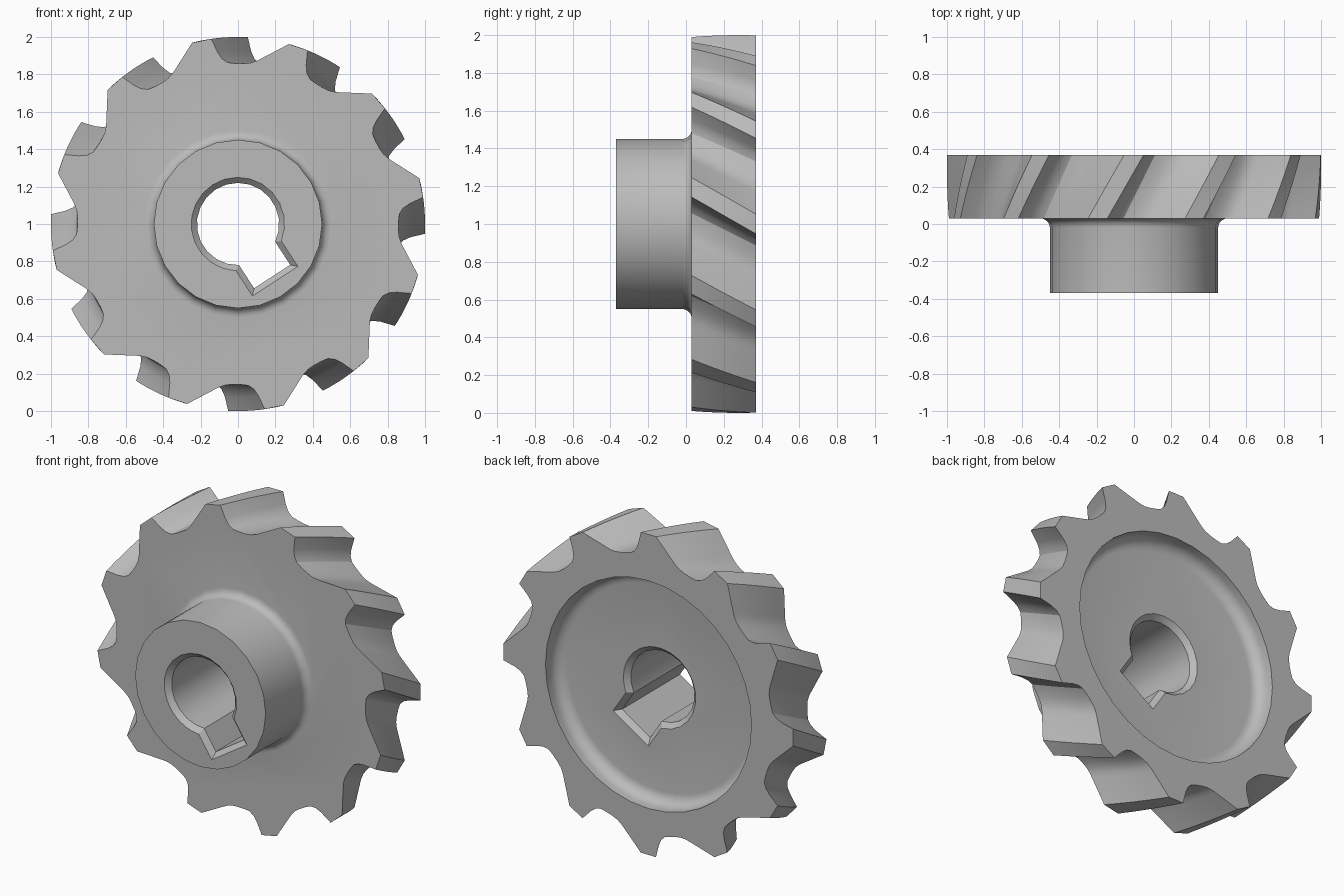
import bpy, bmesh
from math import sin, cos, pi, radians, asin

cube = bpy.data.objects.get("Cube")
if cube:
    bpy.data.objects.remove(cube, do_unlink=True)

steel = bpy.data.materials.new("grey steel")
steel.use_nodes = True
colour = (0.5, 0.5, 0.5, 1)
steel.diffuse_color = colour
steel.node_tree.nodes["Principled BSDF"].inputs["Base Color"].default_value = colour

CENTRE = 1.0            # height of the axle
FRONT, BACK = 0.03, 0.37  # faces of the toothed disc
HUB, FLOOR = -0.37, 0.26  # hub face and floor of the rear recess


def polar(r, a, y):
    """Point at radius r, angle a clockwise from the top, depth y."""
    return (r * sin(a), y, CENTRE + r * cos(a))


def loft(name, rings):
    """Closed solid through a row of rings with equal point counts."""
    bm = bmesh.new()
    rows = [[bm.verts.new(p) for p in ring] for ring in rings]
    n = len(rows[0])
    for a, b in zip(rows, rows[1:]):
        for i in range(n):
            j = (i + 1) % n
            bm.faces.new((a[i], a[j], b[j], b[i]))
    bm.faces.new(rows[0])
    bm.faces.new(rows[-1])
    bmesh.ops.recalc_face_normals(bm, faces=bm.faces[:])
    mesh = bpy.data.meshes.new(name)
    bm.to_mesh(mesh)
    bm.free()
    mesh.materials.append(steel)
    obj = bpy.data.objects.new(name, mesh)
    bpy.context.collection.objects.link(obj)
    return obj


def lathe(name, profile, sides):
    """Round solid from (radius, depth) points."""
    return loft(name, [[polar(r, 2 * pi * i / sides, y) for i in range(sides)]
                       for r, y in profile])


def arc(r, y, size, start, end, steps=5):
    """Fillet points around a centre in the (radius, depth) plane."""
    angles = [radians(start + (end - start) * i / steps) for i in range(steps + 1)]
    return [(r + size * cos(a), y + size * sin(a)) for a in angles]


def combine(target, other, operation):
    mod = target.modifiers.new(operation, "BOOLEAN")
    mod.operation, mod.solver, mod.object = operation, "EXACT", other
    bpy.context.view_layer.objects.active = target
    bpy.ops.object.modifier_apply(modifier=mod.name)
    bpy.data.objects.remove(other, do_unlink=True)


# Toothed disc: one tooth and gap, repeated and twisted along the depth
TEETH, LAYERS = 12, 6
tooth = [(-3, 1), (3, 1), (4.4, 0.925), (5.7, 0.887), (7.5, 0.865), (10, 0.859),
         (13, 0.858), (15.5, 0.863), (17.5, 0.876), (19, 0.891)]


def tooth_ring(t):
    twist = -11.2 * (1 - t)
    y = FRONT + (BACK - FRONT) * t
    return [polar(r, radians(a + twist + k * 360 / TEETH), y)
            for k in range(TEETH) for a, r in tooth]


gear = loft("helical_gear", [tooth_ring(i / LAYERS) for i in range(LAYERS + 1)])

# Hub with a fillet where it meets the disc
hub_profile = [(0.45, HUB)] + arc(0.50, FRONT - 0.05, 0.05, 180, 90) + [(0.50, 0.1)]
combine(gear, lathe("hub", hub_profile, 24), "UNION")

# Shallow recess in the back with a rounded floor edge
recess_profile = arc(0.64, FLOOR + 0.07, 0.07, -90, 0) + [(0.71, 0.45)]
combine(gear, lathe("recess_cutter", recess_profile, 36), "DIFFERENCE")


# Bore with keyway, chamfered at both ends
def bore_ring(y, grow):
    r, half, reach = 0.22 + grow, 0.115 + grow, 0.335 + grow
    key = radians(147)
    gap = asin(half / r)
    steps = 18
    ring = [polar(r, key + gap + (2 * pi - 2 * gap) * i / steps, y)
            for i in range(steps + 1)]
    for side in (-half, half):
        ring.append((reach * sin(key) + side * cos(key), y,
                     CENTRE + reach * cos(key) - side * sin(key)))
    return ring


bore = loft("bore_cutter", [bore_ring(HUB - 0.03, 0.06), bore_ring(HUB + 0.03, 0),
                            bore_ring(FLOOR - 0.03, 0), bore_ring(FLOOR + 0.03, 0.06)])
combine(gear, bore, "DIFFERENCE")

# Smooth shading with crisp edges
bpy.ops.object.select_all(action="DESELECT")
gear.select_set(True)
bpy.context.view_layer.objects.active = gear
bpy.ops.object.shade_smooth_by_angle(angle=radians(28))
